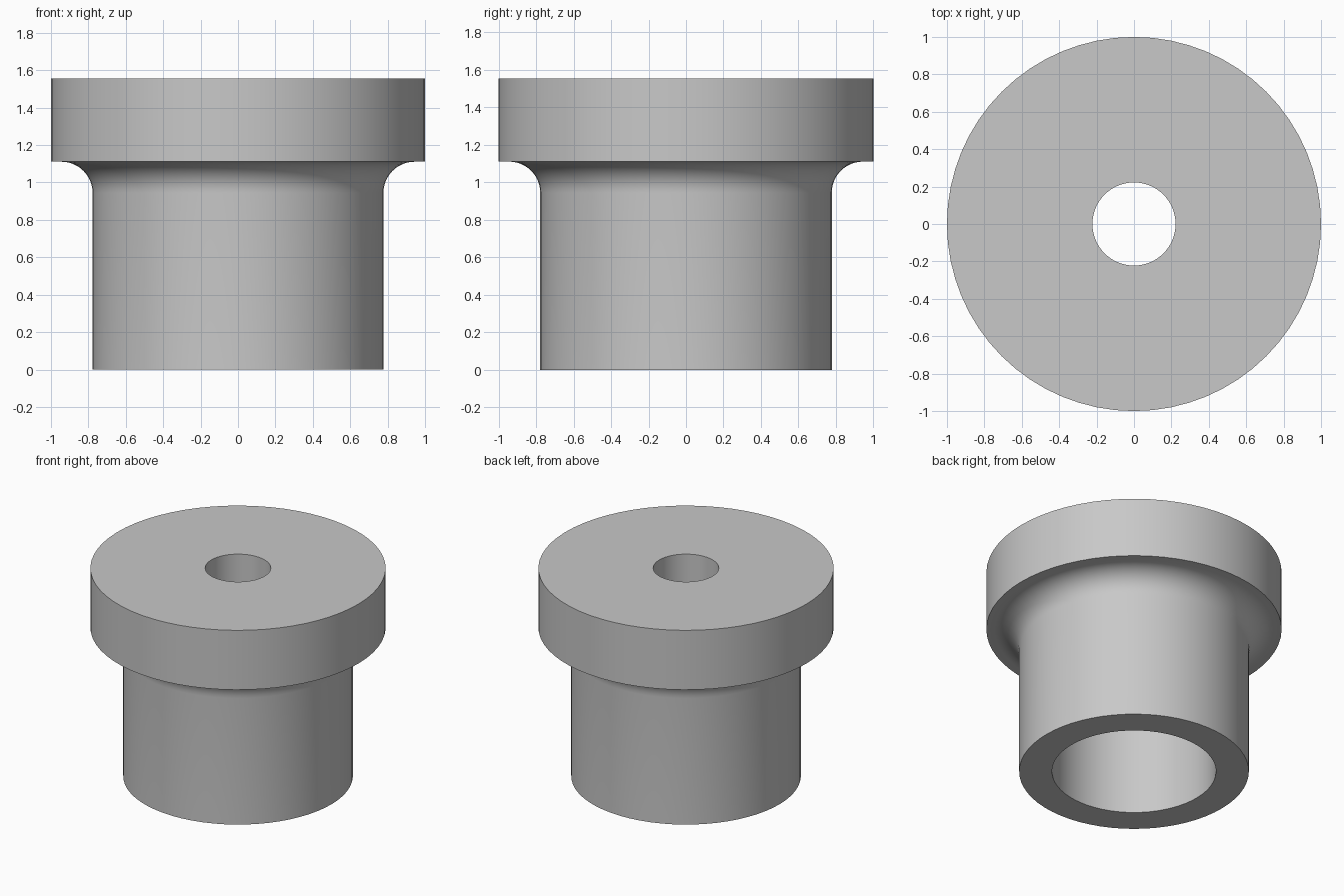
import bpy
import bmesh
import math

cube = bpy.data.objects.get("Cube")
if cube:
    bpy.data.objects.remove(cube, do_unlink=True)

SEGMENTS = 64
UNIT = 1 / 9  # flange radius is nine units
FILLET = 1.5

# Plain grey material
grey = bpy.data.materials.new("plain grey")
grey.use_nodes = True
colour = (0.58, 0.58, 0.58, 1)
grey.diffuse_color = colour
grey.node_tree.nodes["Principled BSDF"].inputs["Base Color"].default_value = colour

# Half section (radius, height): bore, sleeve, fillet, flange, small hole
fillet = []
for i in range(13):
    a = math.pi / 2 * i / 12
    fillet.append((7 + FILLET * (1 - math.cos(a)), 10 - FILLET * (1 - math.sin(a))))
profile = [(5, 0), (7, 0), *fillet, (9, 10), (9, 14), (2, 14), (2, 10), (5, 10)]

# Revolve the closed section around z
bm = bmesh.new()
rings = []
for s in range(SEGMENTS):
    t = 2 * math.pi * s / SEGMENTS
    rings.append([bm.verts.new((r * UNIT * math.cos(t), r * UNIT * math.sin(t), z * UNIT))
                  for r, z in profile])
count = len(profile)
for s in range(SEGMENTS):
    a, b = rings[s], rings[(s + 1) % SEGMENTS]
    for i in range(count):
        j = (i + 1) % count
        bm.faces.new((a[i], b[i], b[j], a[j]))
bmesh.ops.recalc_face_normals(bm, faces=bm.faces)

mesh = bpy.data.meshes.new("flanged_bushing")
bm.to_mesh(mesh)
bm.free()
mesh.materials.append(grey)
bushing = bpy.data.objects.new("flanged_bushing", mesh)
bpy.context.collection.objects.link(bushing)

# Smooth round walls, crisp rims
bpy.ops.object.select_all(action="DESELECT")
bushing.select_set(True)
bpy.context.view_layer.objects.active = bushing
bpy.ops.object.shade_smooth_by_angle(angle=math.radians(30))
